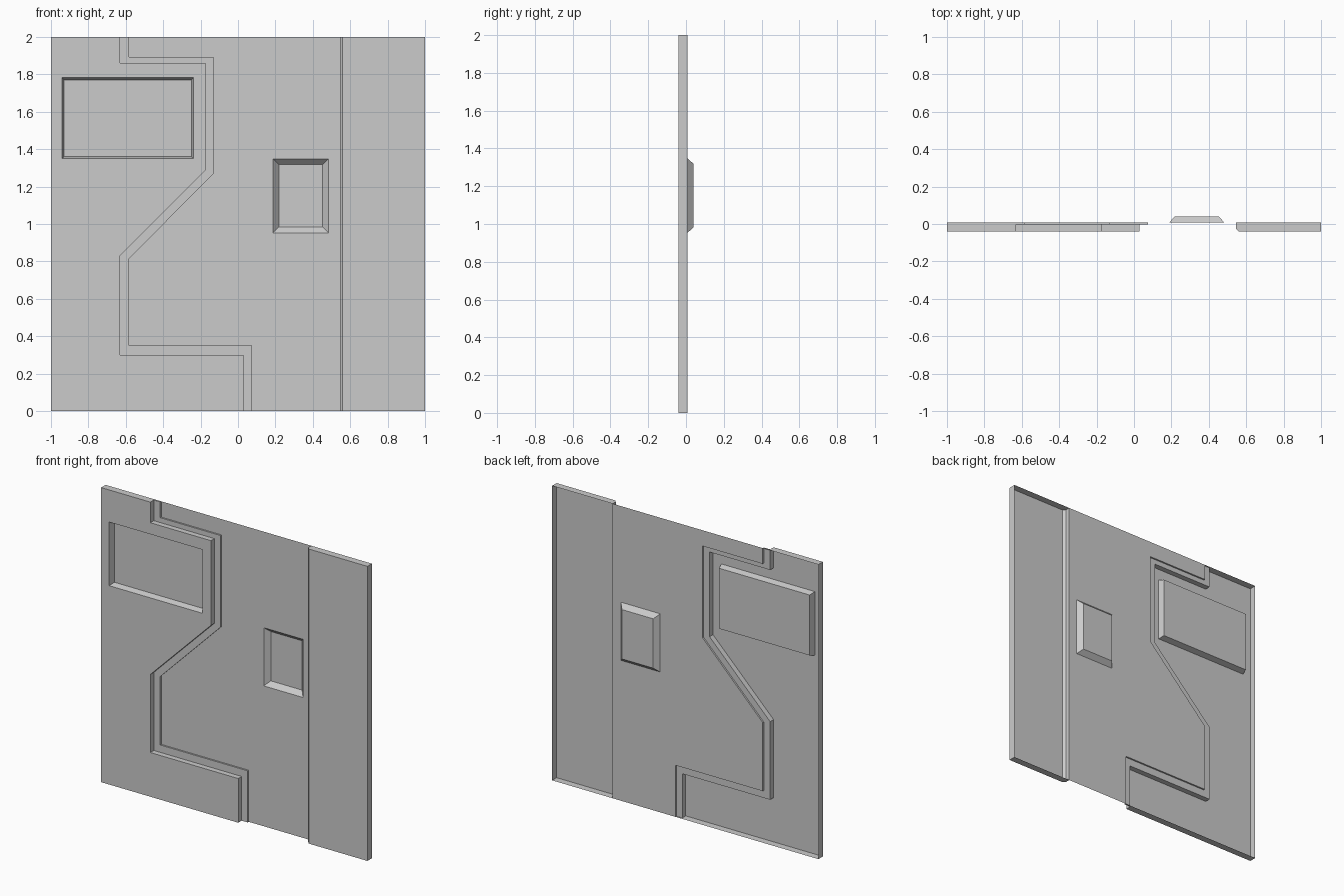
import bpy
import bmesh
from mathutils import Vector

cube = bpy.data.objects.get("Cube")
if cube:
    bpy.data.objects.remove(cube, do_unlink=True)

# Depth levels, from front to back
FRONT, LEDGE, BASE, DEEP = -0.04, -0.003, 0.008, 0.04
TALL = 2.0

grey = bpy.data.materials.new("plain grey")
grey.use_nodes = True
colour = (0.6, 0.6, 0.6, 1)
grey.diffuse_color = colour
grey.node_tree.nodes["Principled BSDF"].inputs["Base Color"].default_value = colour


def at(points, y):
    """Lift (x, z) points to depth y."""
    return [Vector((x, y, z)) for x, z in points]


def band(bm, a, b, closed=False):
    """Strip of quads between two matching paths."""
    n = len(a)
    for i in range(n if closed else n - 1):
        j = (i + 1) % n
        bm.faces.new([bm.verts.new(p) for p in (a[i], a[j], b[j], b[i])])


def sheet(bm, *loops):
    """Flat front-facing sheet; loops after the first are holes."""
    edges = []
    for loop in loops:
        verts = [bm.verts.new(p) for p in loop]
        edges += [bm.edges.new((v, verts[i - 1])) for i, v in enumerate(verts)]
    made = bmesh.ops.triangle_fill(bm, edges=edges, use_beauty=True, normal=(0, -1, 0))
    for f in made["geom"]:
        if isinstance(f, bmesh.types.BMFace):
            f.normal_update()
            if f.normal.y > 0:
                f.normal_flip()


def rectangle(x0, x1, z0, z1, inset=0.0):
    x0, x1, z0, z1 = x0 + inset, x1 - inset, z0 + inset, z1 - inset
    return [(x0, z0), (x1, z0), (x1, z1), (x0, z1)]


def recess(bm, bounds, inset, top, floor):
    """Tapered pocket; returns its rim for cutting the sheet."""
    rim = at(rectangle(*bounds), top)
    bottom = at(rectangle(*bounds, inset), floor)
    band(bm, rim, bottom, closed=True)
    bm.faces.new([bm.verts.new(p) for p in bottom])
    return rim


def finish(name, bm):
    bmesh.ops.remove_doubles(bm, verts=bm.verts, dist=0.0005)
    mesh = bpy.data.meshes.new(name)
    bm.to_mesh(mesh)
    bm.free()
    mesh.materials.append(grey)
    bpy.context.collection.objects.link(bpy.data.objects.new(name, mesh))


# Zigzag edge of the raised panel and of the ledge beside it, bottom to top
inner = [(0.03, 0), (0.03, 0.30), (-0.63, 0.30), (-0.63, 0.83),
         (-0.175, 1.285), (-0.175, 1.86), (-0.63, 1.86), (-0.63, TALL)]
outer = [(0.075, 0), (0.075, 0.35), (-0.582, 0.35), (-0.582, 0.815),
         (-0.13, 1.27), (-0.13, 1.893), (-0.582, 1.893), (-0.582, TALL)]

# Raised panel with a wide shallow recess
corners = [(-1, TALL), (-1, 0)]
bm = bmesh.new()
rim = recess(bm, (-0.94, -0.238, 1.35, 1.782), 0.011, FRONT, 0.0)
sheet(bm, at(inner + corners, FRONT), rim)
border = [inner[-1]] + corners + [inner[0]]
band(bm, at(border, BASE), at(border, FRONT))
band(bm, at(inner, LEDGE), at(inner, FRONT))
finish("zigzag_panel", bm)

# Stepped ledge along the zigzag
bm = bmesh.new()
band(bm, at(outer, LEDGE), at(inner, LEDGE))
band(bm, at(outer, BASE), at(outer, LEDGE))
for end in ([inner[0], outer[0]], [outer[-1], inner[-1]]):
    band(bm, at(end, BASE), at(end, LEDGE))
finish("zigzag_ledge", bm)

# Middle sheet with a small deep recess
STRIP = 0.545
bm = bmesh.new()
rim = recess(bm, (0.188, 0.483, 0.953, 1.348), 0.03, BASE, DEEP)
sheet(bm, at([(STRIP, 0), (STRIP, TALL)] + outer[::-1], BASE), rim)
finish("middle_sheet", bm)

# Raised side strip with a bevelled inner edge, open at the back
profile = [(STRIP, BASE), (STRIP, -0.025), (0.56, FRONT), (1, FRONT), (1, BASE)]
low, high = [[Vector((x, y, z)) for x, y in profile] for z in (0, TALL)]
bm = bmesh.new()
band(bm, low, high)
bm.faces.new([bm.verts.new(p) for p in high])
bm.faces.new([bm.verts.new(p) for p in reversed(low)])
finish("side_strip", bm)
